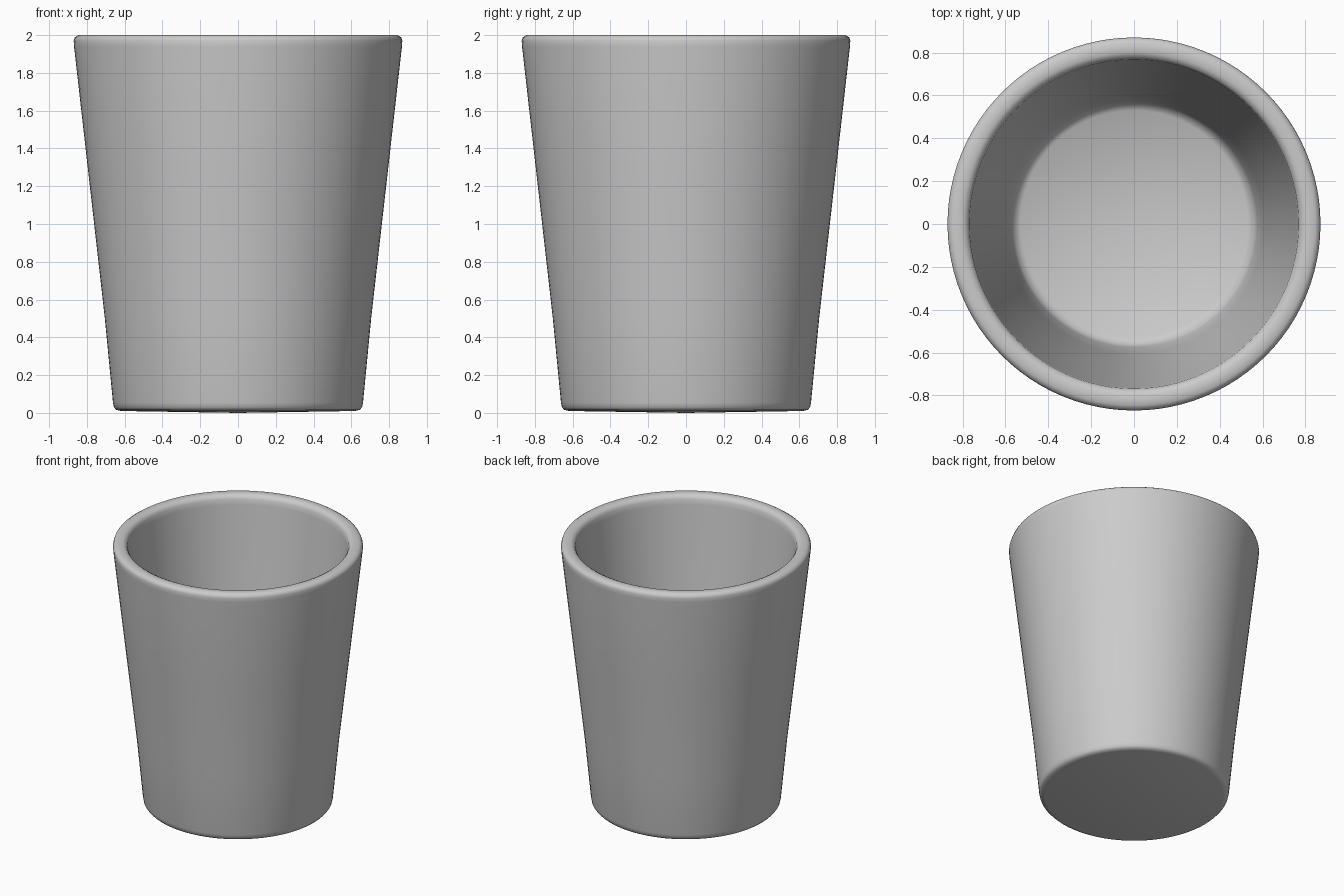
import bpy, bmesh
from math import sin, cos, pi

if "Cube" in bpy.data.objects:
    bpy.data.objects.remove(bpy.data.objects["Cube"])

# Cup profile (radius, height): underside, outer wall, rounded rim, inner wall, floor
profile = [(0, 0.0), (0.62, 0.01), (0.645, 0.016), (0.657, 0.03), (0.662, 0.055),
           (0.705, 0.5), (0.79, 1.25), (0.868, 1.94), (0.87, 1.97), (0.864, 1.988),
           (0.845, 2.0), (0.80, 2.0), (0.78, 1.99), (0.768, 1.97), (0.764, 1.93),
           (0.69, 1.25), (0.605, 0.5), (0.575, 0.18), (0.56, 0.14), (0.53, 0.12), (0, 0.11)]
SEGMENTS = 96


def lathe(name, points, segments):
    """Revolve a closed profile about z, with poles where the radius is zero."""
    bm = bmesh.new()
    rings = []
    for r, z in points:
        n = segments if r else 1
        rings.append([bm.verts.new((r * cos(2 * pi * i / n), r * sin(2 * pi * i / n), z))
                      for i in range(n)])
    for a, b in zip(rings, rings[1:]):
        for i in range(segments):
            j = (i + 1) % segments
            quad = [a[i % len(a)], a[j % len(a)], b[j % len(b)], b[i % len(b)]]
            bm.faces.new(list(dict.fromkeys(quad)))
    bmesh.ops.recalc_face_normals(bm, faces=bm.faces[:])
    for f in bm.faces:
        f.smooth = True
    mesh = bpy.data.meshes.new(name)
    bm.to_mesh(mesh)
    bm.free()
    obj = bpy.data.objects.new(name, mesh)
    bpy.context.collection.objects.link(obj)
    return obj


# Cup
lathe("cup", profile, SEGMENTS)
